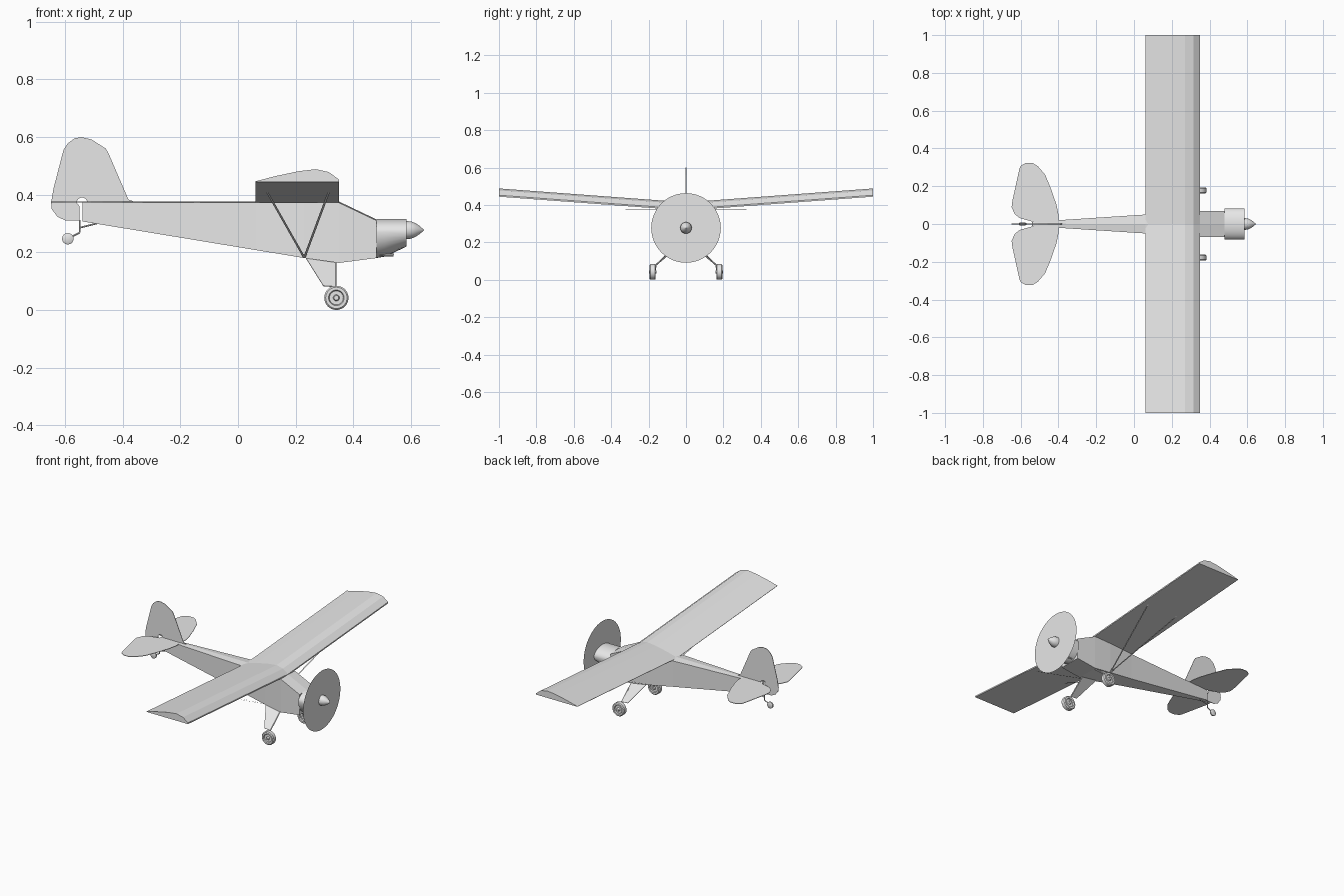
import bpy, bmesh, math
from mathutils import Vector

cube = bpy.data.objects.get("Cube")
if cube:
    bpy.data.objects.remove(cube, do_unlink=True)

grey = bpy.data.materials.new("plain_grey")
grey.use_nodes = True
COLOUR = (0.8, 0.8, 0.8, 1)
grey.diffuse_color = COLOUR
grey.node_tree.nodes["Principled BSDF"].inputs["Base Color"].default_value = COLOUR


def finish(name, bm, smooth=False, recalc=True):
    if recalc:
        bmesh.ops.recalc_face_normals(bm, faces=bm.faces[:])
    mesh = bpy.data.meshes.new(name)
    bm.to_mesh(mesh)
    bm.free()
    mesh.materials.append(grey)
    obj = bpy.data.objects.new(name, mesh)
    bpy.context.collection.objects.link(obj)
    if smooth:
        bpy.ops.object.select_all(action='DESELECT')
        obj.select_set(True)
        bpy.context.view_layer.objects.active = obj
        bpy.ops.object.shade_smooth_by_angle(angle=math.radians(35))
    return obj


def loft(name, rings, smooth=False):
    """Skin a row of equal-sized rings and cap both ends."""
    bm = bmesh.new()
    rows = [[bm.verts.new(p) for p in ring] for ring in rings]
    for a, b in zip(rows, rows[1:]):
        for i in range(len(a)):
            j = (i + 1) % len(a)
            bm.faces.new((a[i], a[j], b[j], b[i]))
    bm.faces.new(rows[0])
    bm.faces.new(rows[-1])
    return finish(name, bm, smooth)


def lathe(name, centre, axis, profile, sides=32):
    """Turn (offset, radius) pairs about an axis through the centre."""
    axis = Vector(axis)
    u = axis.orthogonal().normalized()
    v = axis.cross(u)
    turns = [math.tau * i / sides for i in range(sides)]
    return loft(name, [[Vector(centre) + axis * a + (u * math.cos(t) + v * math.sin(t)) * r
                        for t in turns] for a, r in profile], True)


def rod(name, start, end, radius):
    start, end = Vector(start), Vector(end)
    d = end - start
    return lathe(name, start, d.normalized(), [(0, radius), (d.length, radius)], 8)


def sheet(name, points):
    bm = bmesh.new()
    bm.faces.new([bm.verts.new(p) for p in points])
    return finish(name, bm, recalc=False)


def plate(name, points, normal, thick=0.003):
    n = Vector(normal) * thick / 2
    return loft(name, [[Vector(p) + n * s for p in points] for s in (-1, 1)])


# Fuselage: station, bottom, top, half width
DECK = 0.372
stations = [(-0.54, 0.307, DECK, 0.011), (0.06, 0.208, DECK, 0.05), (0.23, 0.18, DECK, 0.065),
            (0.35, 0.163, DECK, 0.07), (0.48, 0.18, 0.31, 0.07)]
loft("fuselage", [[(x, -w, lo), (x, w, lo), (x, w, hi), (x, 0, hi + 0.004), (x, -w, hi)]
                  for x, lo, hi, w in stations])

# Engine cowl with a belly that rises toward the nose
cowl = []
for x, drop in ((0.48, 0.09), (0.51, 0.085), (0.585, 0.05)):
    ring = []
    for i in range(32):
        t = math.tau * i / 32
        s = math.sin(t)
        ring.append((x, 0.083 * math.cos(t), 0.27 + s * (0.046 if s > 0 else drop)))
    cowl.append(ring)
loft("engine_cowl", cowl, True)
for side in (-1, 1):
    rod("exhaust_pipe", (0.49, side * 0.03, 0.192), (0.54, side * 0.03, 0.19), 0.005)

# Spinner and propeller disc
HUB = (0.585, 0, 0.277)
lathe("spinner", HUB, (1, 0, 0),
      [(0, 0.031), (0.015, 0.03), (0.03, 0.024), (0.045, 0.014), (0.055, 0.005), (0.06, 0.001)], 24)
ring = [math.tau * i / 48 for i in range(48)]
sheet("propeller_disc", [(HUB[0] + 0.001, 0.186 * math.cos(t), HUB[2] + 0.186 * math.sin(t)) for t in ring])

# Wing with dihedral: chord position and height above the flat underside
RISE = 0.074
airfoil = [(0.06, 0), (0.06, 0.002), (0.13, 0.02), (0.21, 0.037), (0.27, 0.044),
           (0.315, 0.034), (0.35, 0.008), (0.35, 0)]
loft("wing", [[(x, y, 0.37 + RISE * abs(y) + h) for x, h in airfoil] for y in (-1, 0, 1)])

# Fin and rudder outline, with a rounded notch at the hinge
fin = [(-0.35, DECK), (-0.38, 0.383), (-0.449, 0.543), (-0.459, 0.56), (-0.508, 0.591),
       (-0.542, 0.599), (-0.567, 0.595), (-0.591, 0.577), (-0.605, 0.555), (-0.64, 0.42),
       (-0.648, DECK), (-0.646, 0.35), (-0.626, 0.323), (-0.598, 0.31), (-0.55, 0.31), (-0.55, 0.36)]
notch = [(-0.541 - 0.018 * math.cos(t), DECK + 0.018 * math.sin(t))
         for t in (math.pi * i / 8 for i in range(9))]
plate("fin_and_rudder", [(x, 0, z) for x, z in fin + notch], (0, 1, 0))

# Tailplane halves
half = [(-0.4, 0.008), (-0.4, 0.05), (-0.41, 0.1), (-0.437, 0.18), (-0.47, 0.26), (-0.51, 0.307),
        (-0.537, 0.323), (-0.574, 0.323), (-0.6, 0.307), (-0.607, 0.29), (-0.643, 0.127),
        (-0.648, 0.09), (-0.632, 0.053), (-0.606, 0.032), (-0.565, 0.02), (-0.52, 0.008)]
for side, label in ((1, "left"), (-1, "right")):
    plate(label + "_tailplane", [(x, y * side, DECK + 0.002) for x, y in half], (0, 0, 1))

    # Flat wing struts in a V
    for part, x in (("front", 0.314), ("rear", 0.102)):
        low, high = (0.23, side * 0.062, 0.181), (x, side * 0.5, 0.37 + RISE / 2)
        sheet(f"{label}_{part}_strut",
              [(px + d, y, z) for (px, y, z), d in
               ((low, -0.004), (low, 0.004), (high, 0.004), (high, -0.004))])

    # Main gear leg, axle and wheel
    plate(label + "_gear_leg",
          [(0.234, side * 0.055, 0.182), (0.341, side * 0.055, 0.168),
           (0.341, side * 0.16, 0.08), (0.296, side * 0.16, 0.083)], (0, 0.6 * side, 0.75))
    rod(label + "_gear_spar", (0.338, side * 0.055, 0.168), (0.338, side * 0.16, 0.08), 0.004)
    rod(label + "_gear_drop", (0.338, side * 0.16, 0.08), (0.341, side * 0.168, 0.042), 0.004)
    tyre = [(0.02, 0.003), (0.02, 0.008), (0.009, 0.011), (0.009, 0.024), (0.016, 0.027),
            (0.016, 0.037), (0.011, 0.042)]
    lathe(label + "_wheel", (0.341, side * 0.178, 0.042), (0, 1, 0),
          [(-a, r) for a, r in tyre] + tyre[::-1])

# Tail wheel, its fork and leaf spring
lathe("tail_wheel", (-0.59, 0, 0.247), (0, 1, 0),
      [(-0.007, 0.015), (-0.004, 0.02), (0.004, 0.02), (0.007, 0.015)], 20)
rod("tail_wheel_post", (-0.549, 0, 0.312), (-0.549, 0, 0.268), 0.003)
rod("tail_wheel_fork", (-0.549, 0, 0.268), (-0.59, 0, 0.247), 0.003)
rod("tail_leaf_spring", (-0.549, 0, 0.285), (-0.49, 0, 0.3), 0.003)
